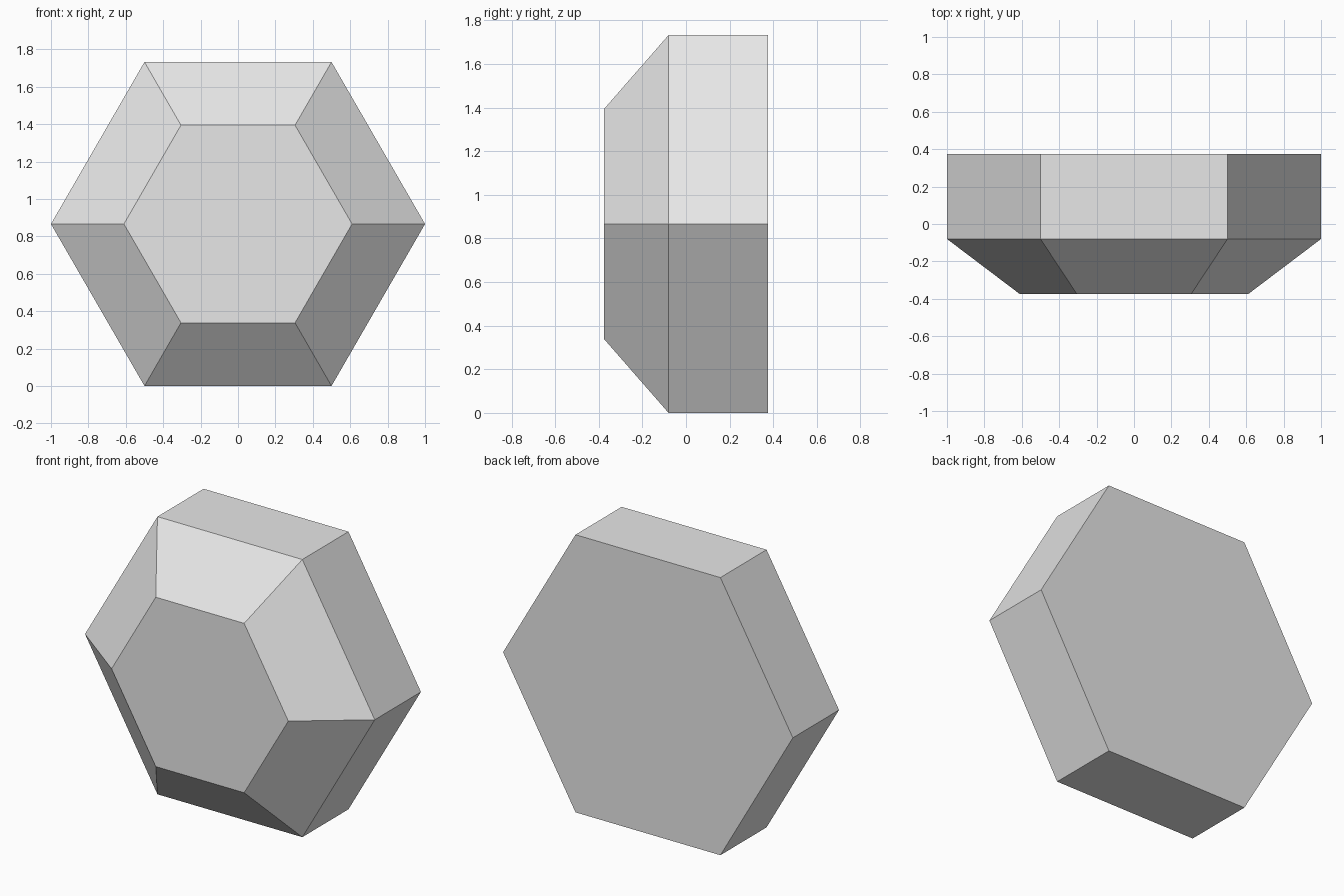
import bpy
import bmesh
from math import cos, sin, pi

SIDES = 6
CENTRE_Z = sin(pi / 3)
# (radius, y) of each hexagonal ring, from the front face to the back
PROFILE = [(0.61, -0.375), (1.0, -0.08), (1.0, 0.375)]

cube = bpy.data.objects.get("Cube")
if cube:
    bpy.data.objects.remove(cube, do_unlink=True)

# Single plain colour
grey = bpy.data.materials.new("light_grey")
grey.use_nodes = True
colour = (0.8, 0.8, 0.8, 1.0)
grey.diffuse_color = colour
grey.node_tree.nodes["Principled BSDF"].inputs["Base Color"].default_value = colour

# Hexagonal block with a wide chamfer around its front face
bm = bmesh.new()
rings = []
for radius, y in PROFILE:
    angles = [2 * pi * i / SIDES for i in range(SIDES)]
    rings.append([bm.verts.new((radius * cos(a), y, CENTRE_Z + radius * sin(a)))
                  for a in angles])
for near, far in zip(rings, rings[1:]):
    for i in range(SIDES):
        j = (i + 1) % SIDES
        bm.faces.new((near[i], near[j], far[j], far[i]))
bm.faces.new(rings[0])
bm.faces.new(rings[-1])
bmesh.ops.recalc_face_normals(bm, faces=bm.faces)

mesh = bpy.data.meshes.new("chamfered_hexagon_block")
bm.to_mesh(mesh)
bm.free()
mesh.materials.append(grey)
block = bpy.data.objects.new("chamfered_hexagon_block", mesh)
bpy.context.collection.objects.link(block)
